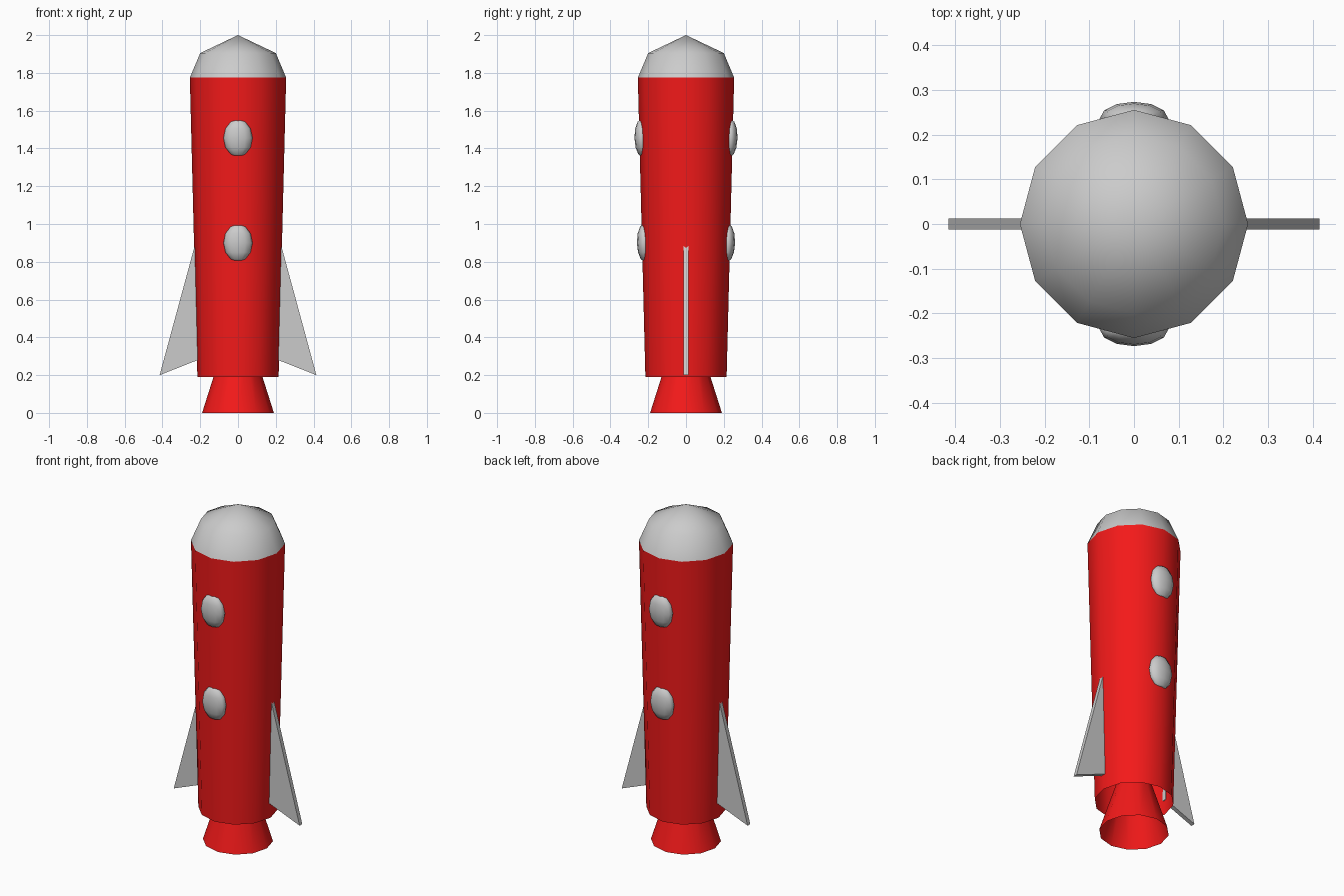
import bpy, bmesh, math
from mathutils import Matrix

if "Cube" in bpy.data.objects:
    bpy.data.objects.remove(bpy.data.objects["Cube"])

SIDES = 12

red = bpy.data.materials.new("red_paint")
red.diffuse_color = (0.9, 0.01, 0.01, 1)
red.use_nodes = True
red.node_tree.nodes["Principled BSDF"].inputs["Base Color"].default_value = red.diffuse_color


def finish(name, bm, mat=None, smooth=True):
    bmesh.ops.recalc_face_normals(bm, faces=bm.faces)
    for f in bm.faces:
        f.smooth = smooth
    me = bpy.data.meshes.new(name)
    bm.to_mesh(me)
    bm.free()
    ob = bpy.data.objects.new(name, me)
    bpy.context.collection.objects.link(ob)
    if mat:
        me.materials.append(mat)
    return ob


def lathe(name, profile, mat=None):
    """Revolve (radius, z) points into a 12-sided open shell; radius 0 makes a tip."""
    bm = bmesh.new()
    rings = []
    for r, z in profile:
        if r == 0:
            rings.append([bm.verts.new((0, 0, z))] * SIDES)
        else:
            rings.append([bm.verts.new((r * math.cos(math.tau * i / SIDES),
                                        r * math.sin(math.tau * i / SIDES), z))
                          for i in range(SIDES)])
    for a, b in zip(rings, rings[1:]):
        for i in range(SIDES):
            j = (i + 1) % SIDES
            quad = [a[i], a[j], b[j], b[i]]
            bm.faces.new(list(dict.fromkeys(quad)))
    return finish(name, bm, mat)


# Body tube (open below), nose cap and engine nozzle reaching up inside the body
lathe("body", [(0.215, 0.19), (0.255, 1.775)], red)
lathe("nose_cap", [(0.255, 1.775), (0.20, 1.905), (0, 2.0)])
lathe("nozzle", [(0.19, 0.0), (0.095, 0.30)], red)

# Porthole bubbles, front and back, leaning with the body wall
lean = math.atan2(0.04, 1.585)
for side, label in ((-1, "front"), (1, "back")):
    for y, z, level in ((0.235, 1.455, "upper"), (0.222, 0.90, "lower")):
        bm = bmesh.new()
        bmesh.ops.create_uvsphere(bm, u_segments=12, v_segments=6, radius=1)
        m = (Matrix.Translation((0, side * y, z))
             @ Matrix.Rotation(-side * lean, 4, 'X')
             @ Matrix.Diagonal((0.077, 0.038, 0.10, 1)))
        bmesh.ops.transform(bm, matrix=m, verts=bm.verts)
        finish(f"{label}_{level}_window", bm)

# Two flat fins
FIN = [(0.225, 0.90), (0.415, 0.20), (0.212, 0.28)]
for side, label in ((-1, "left"), (1, "right")):
    bm = bmesh.new()
    face = bm.faces.new([bm.verts.new((side * x, -0.0125, z)) for x, z in FIN])
    ext = bmesh.ops.extrude_face_region(bm, geom=[face])
    bmesh.ops.translate(bm, vec=(0, 0.025, 0),
                        verts=[v for v in ext["geom"] if isinstance(v, bmesh.types.BMVert)])
    finish(f"{label}_fin", bm, smooth=False)
